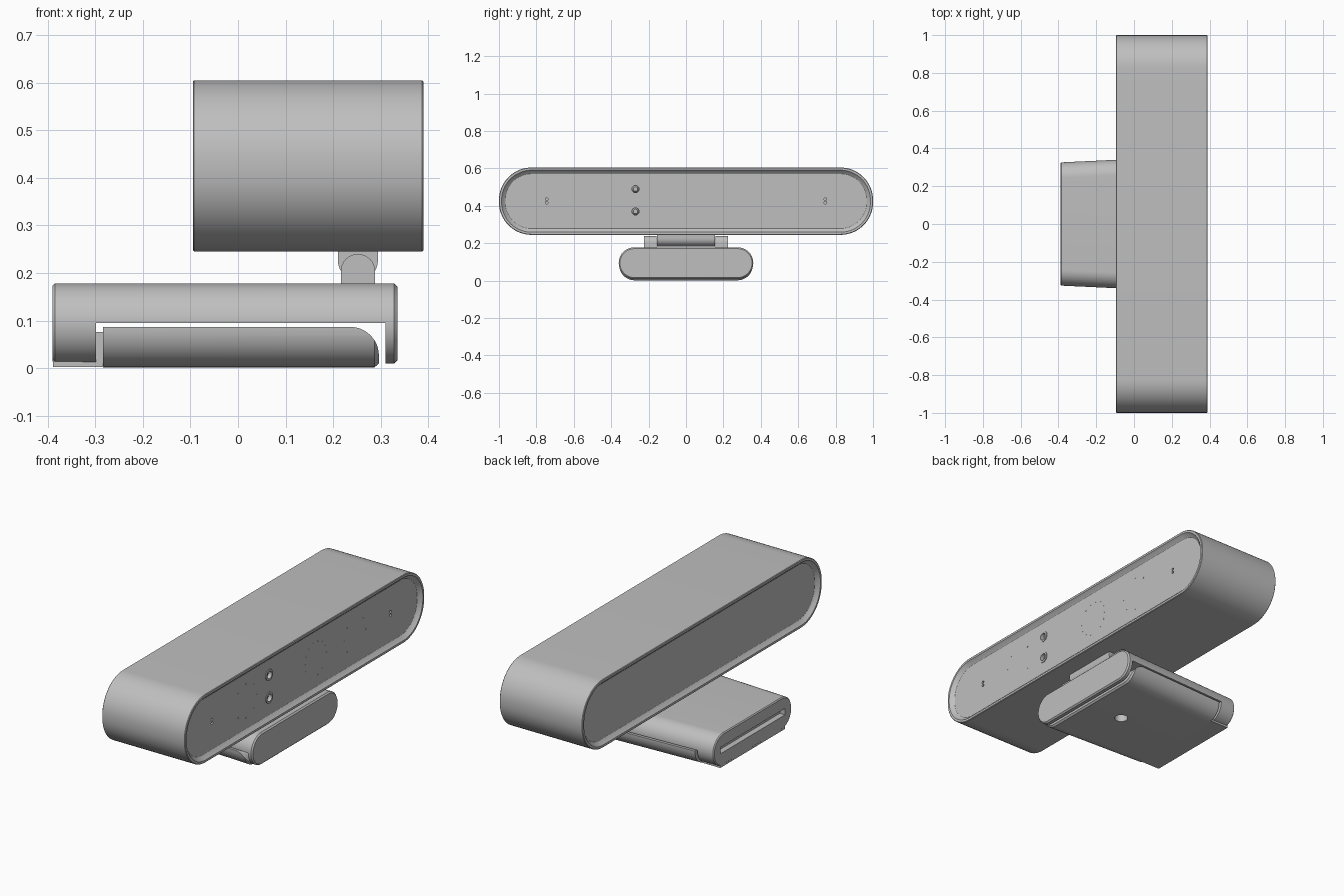
import bpy, bmesh, math
from mathutils import Matrix

if "Cube" in bpy.data.objects:
    bpy.data.objects.remove(bpy.data.objects["Cube"], do_unlink=True)

grey = bpy.data.materials.new("satin grey")
grey.use_nodes = True
colour = (0.52, 0.52, 0.52, 1)
grey.diffuse_color = colour
grey.node_tree.nodes["Principled BSDF"].inputs["Base Color"].default_value = colour


def finish(name, bm):
    bmesh.ops.recalc_face_normals(bm, faces=bm.faces)
    mesh = bpy.data.meshes.new(name)
    bm.to_mesh(mesh)
    bm.free()
    mesh.materials.append(grey)
    ob = bpy.data.objects.new(name, mesh)
    bpy.context.collection.objects.link(ob)
    return ob


def pill(x, half, z0, z1, r, n=16):
    """Rounded-rectangle ring in the plane at x."""
    pts = []
    for i, (sy, sz) in enumerate([(1, 1), (-1, 1), (-1, -1), (1, -1)]):
        cy = sy * (half - r)
        cz = z1 - r if sz > 0 else z0 + r
        for k in range(n + 1):
            a = math.pi / 2 * (i + k / n)
            pts.append((x, cy + r * math.cos(a), cz + r * math.sin(a)))
    return pts


def loft(name, rings):
    """Skin a row of matching rings and cap both ends."""
    bm = bmesh.new()
    rows = [[bm.verts.new(p) for p in ring] for ring in rings]
    for a, b in zip(rows, rows[1:]):
        for i in range(len(a)):
            j = (i + 1) % len(a)
            bm.faces.new((a[i], a[j], b[j], b[i]))
    bm.faces.new(rows[0])
    bm.faces.new(rows[-1])
    return finish(name, bm)


def extrude_y(name, outline, y0, y1):
    return loft(name, [[(x, y, z) for x, z in outline] for y in (y0, y1)])


def box(name, x0, x1, y0, y1, z0, z1):
    return extrude_y(name, [(x0, z0), (x1, z0), (x1, z1), (x0, z1)], y0, y1)


def cylinder(name, loc, r, depth, axis, r2=None):
    bm = bmesh.new()
    turn = Matrix.Rotation(math.pi / 2, 4, "Y") if axis == "X" else Matrix()
    bmesh.ops.create_cone(bm, cap_ends=True, segments=32, radius1=r,
                          radius2=r if r2 is None else r2, depth=depth,
                          matrix=Matrix.Translation(loc) @ turn)
    return finish(name, bm)


def cut(ob, tool, mode="DIFFERENCE"):
    tool.hide_render = True
    mod = ob.modifiers.new("cut", "BOOLEAN")
    mod.operation, mod.object, mod.solver = mode, tool, "EXACT"
    bpy.context.view_layer.objects.active = ob
    bpy.ops.object.modifier_apply(modifier=mod.name)
    bpy.data.objects.remove(tool, do_unlink=True)


# Long camera body with a recessed panel at each open end
def body_ring(x, inset):
    return pill(x, 1 - inset, 0.245 + inset, 0.605 - inset, 0.174 - inset)


back, front = -0.095, 0.39
body = loft("camera_body", [
    body_ring(back + 0.02, 0.034), body_ring(back + 0.016, 0.028),
    body_ring(back, 0.014), body_ring(back, 0.003), body_ring(back + 0.003, 0),
    body_ring(front - 0.003, 0), body_ring(front, 0.003), body_ring(front, 0.014),
    body_ring(front - 0.016, 0.028), body_ring(front - 0.02, 0.034)])
panel = front - 0.02

# Two lenses in sunk sockets
for label, z in (("upper", 0.49), ("lower", 0.37)):
    cut(body, cylinder("socket", (panel, -0.27, z), 0.029, 0.05, "X"))
    rim = cylinder(label + "_lens_ring", (panel - 0.008, -0.27, z), 0.029, 0.024, "X")
    cut(rim, cylinder("bore", (panel, -0.27, z), 0.019, 0.1, "X"))
    cylinder(label + "_lens", (panel - 0.018, -0.27, z), 0.02, 0.012, "X", 0.012)

# Paired microphone holes near both ends of the panel
for y in (-0.745, 0.745):
    for z in (0.417, 0.436):
        cut(body, cylinder("mic_hole", (panel, y, z), 0.007, 0.03, "X"))

# Rings of tiny pin dots on the panel
dots = bmesh.new()
for cy, count in ((-0.46, 8), (0.12, 14), (0.45, 8)):
    for k in range(count):
        a = math.tau * k / count
        spot = (panel, cy + 0.09 * math.cos(a), 0.425 + 0.09 * math.sin(a))
        bmesh.ops.create_cone(dots, cap_ends=True, segments=8, radius1=0.004, radius2=0.004,
                              depth=0.002, matrix=Matrix.Translation(spot)
                              @ Matrix.Rotation(math.pi / 2, 4, "Y"))
finish("panel_dots", dots)


# Clamp base: tapered pill, hollowed below for the folding leg
def base_ring(x, inset=0.0, drop=0.0):
    half = 0.36 - 0.034 * (0.335 - x) / 0.725
    return pill(x, half - inset, 0.01 + inset - drop, 0.178 - inset - drop, 0.083 - inset)


base = loft("clamp_base", [base_ring(-0.39, 0.005), base_ring(-0.385),
                           base_ring(0.328), base_ring(0.335, 0.007)])
cut(base, box("leg_space", -0.298, 0.31, -0.5, 0.5, -0.1, 0.095))
cut(base, box("rear_slot", -0.5, -0.36, -0.27, 0.27, 0.078, 0.112))

# Folding leg: lower half of the pill with a rounded tip
leg = loft("folding_leg", [base_ring(-0.284, 0, 0.008), base_ring(0.287, 0, 0.008),
                           base_ring(0.296, 0.008, 0.008)])
tip = [(0.235 + 0.061 * math.sin(math.pi / 2 * k / 12),
        0.027 + 0.06 * math.cos(math.pi / 2 * k / 12)) for k in range(13)]
cut(leg, extrude_y("leg_side", [(-0.35, -0.05), (0.296, -0.05)] + tip[::-1] + [(-0.35, 0.087)],
                   -0.5, 0.5), "INTERSECT")
cut(leg, cylinder("screw_hole", (0.085, 0, 0), 0.033, 0.1, "Z"))
box("leg_hinge_arm", -0.389, -0.28, -0.27, 0.27, 0.003, 0.076)


# Neck hinge: knuckle hanging from the body between two ears on the base
def arch(cx, r, cz, end, n=16):
    s = 1 if cz > end else -1
    pts = [(cx + r * math.cos(math.pi * k / n), cz + s * r * math.sin(math.pi * k / n))
           for k in range(n + 1)]
    return pts + [(cx - r, end), (cx + r, end)]


extrude_y("neck_knuckle", arch(0.252, 0.042, 0.226, 0.255), -0.155, 0.155)
for label, s in (("left", 1), ("right", -1)):
    extrude_y(label + "_neck_ear", arch(0.252, 0.036, 0.204, 0.17), s * 0.157, s * 0.225)

# Smooth curved walls, keep edges crisp
bpy.ops.object.select_all(action="DESELECT")
for ob in bpy.context.collection.objects:
    if ob.type == "MESH" and ob.data.materials and ob.data.materials[0] == grey:
        ob.select_set(True)
        bpy.context.view_layer.objects.active = ob
bpy.ops.object.shade_smooth_by_angle(angle=math.radians(30))
